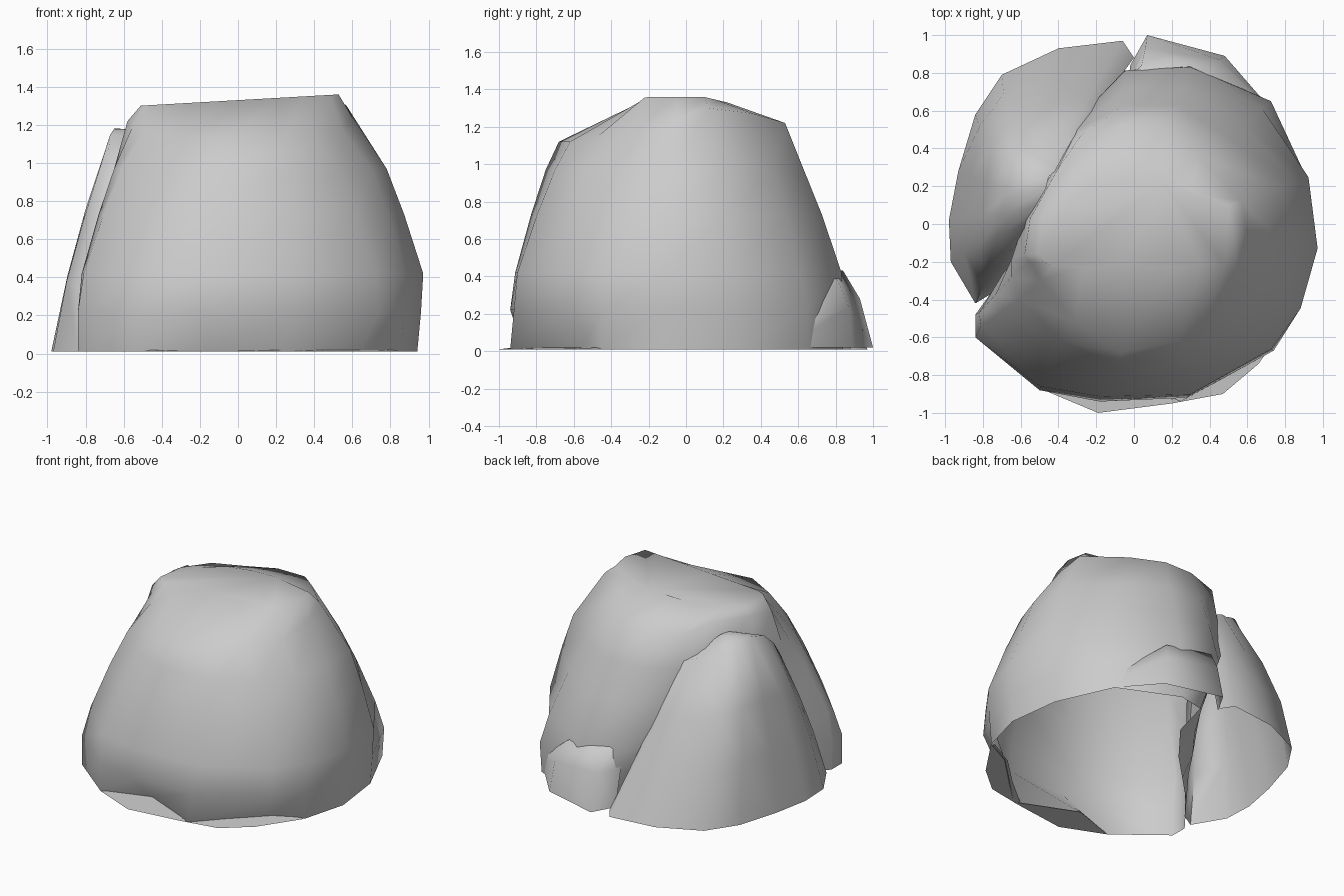
import bpy, bmesh, math

if "Cube" in bpy.data.objects:
    bpy.data.objects.remove(bpy.data.objects["Cube"])


def loft(name, rings, closed=True, cap=False):
    """Skin a stack of equal-length point rings into one smooth, open-bottomed shell."""
    bm = bmesh.new()
    rows = [[bm.verts.new(p) for p in ring] for ring in rings]
    n = len(rows[0])
    for lo, hi in zip(rows, rows[1:]):
        for i in range(n if closed else n - 1):
            j = (i + 1) % n
            bm.faces.new((lo[i], lo[j], hi[j], hi[i]))
    if cap:
        bm.faces.new(rows[-1])
    bmesh.ops.remove_doubles(bm, verts=bm.verts, dist=0.002)
    bmesh.ops.recalc_face_normals(bm, faces=bm.faces)
    mesh = bpy.data.meshes.new(name)
    bm.to_mesh(mesh)
    bm.free()
    for p in mesh.polygons:
        p.use_smooth = True
    obj = bpy.data.objects.new(name, mesh)
    bpy.context.collection.objects.link(obj)
    bpy.context.view_layer.objects.active = obj
    bpy.ops.object.select_all(action='DESELECT')
    obj.select_set(True)
    bpy.ops.object.shade_smooth_by_angle(angle=math.radians(80))
    return obj


def at(z, pts):
    return [(x, y, z) for x, y in pts]


def mix(a, b, t):
    return [((1 - t) * p[0] + t * q[0], (1 - t) * p[1] + t * q[1]) for p, q in zip(a, b)]


# main boulder: 16 columns, counter-clockwise from the right
widest = [(.98, -.13), (.93, .25), (.74, .65), (.3, .84), (-.05, .82), (-.32, .53),
          (-.43, .28), (-.58, .02), (-.65, -.19), (-.84, -.48), (-.84, -.6),
          (-.5, -.87), (-.18, -.92), (.3, -.91), (.73, -.67), (.89, -.45)]
base = [(x * (.96 if x > 0 else 1), y) for x, y in widest]
base[4:9] = [(.1, .8), (.02, .5), (-.2, .22), (-.4, .02), (-.62, -.2)]    # undercut left wall
base[11:15] = [(-.5, -.87), (-.17, -.76), (.25, -.94), (.64, -.56)]       # foot notches
foot = mix(base, widest, .5)
foot[11:15] = [(-.5, -.88), (-.18, -.94), (.28, -.92), (.74, -.67)]
upper = [(.78, -.1), (.77, .2), (.48, .47), (.22, .63), (-.05, .63), (-.3, .5),
         (-.43, .28), (-.58, .02), (-.65, -.19), (-.65, -.28), (-.61, -.4),
         (-.38, -.62), (-.1, -.75), (.3, -.7), (.53, -.54), (.7, -.33)]
shoulder = [(.6, -.05, 1.24), (.57, .12, 1.3), (.34, .36, 1.27), (.17, .53, 1.22),
            (-.05, .53, 1.22), (-.28, .47, 1.2), (-.41, .28, 1.26), (-.55, .03, 1.25),
            (-.58, -.16, 1.22), (-.55, -.2, 1.2), (-.49, -.3, 1.17), (-.31, -.52, 1.14),
            (-.06, -.68, 1.12), (.24, -.62, 1.12), (.4, -.47, 1.15), (.55, -.28, 1.17)]
crown = [(x * .88, max(-.22, min(.1, y)), 1.33 + .05 * x) for x, y, z in shoulder]
crown[2:6] = [(.3, .17, 1.34), (.15, .22, 1.33), (-.05, .22, 1.325), (-.24, .2, 1.31)]
lower = mix(widest, upper, .04)
lower[2] = (.68, .61)
lower[5:8] = mix(widest[5:8], base[5:8], .3)
lower[9:11] = [(-.82, -.47), (-.81, -.54)]
waist = mix(lower, upper, .52)
waist[5:9] = widest[5:9]
loft("main_boulder", [at(.01, base), at(.22, foot), at(.42, lower), at(.73, waist),
                      at(.97, upper), shoulder, crown], cap=True)

# tall slab leaning on the back left
slab_base = [(-.74, -.36), (-.84, -.42), (-.97, -.2), (-.98, .02), (-.93, .28), (-.84, .58),
             (-.7, .79), (-.4, .93), (-.06, .97), (0, .88)]
slab_top = [(-.56, -.12, .9), (-.66, -.14, .94), (-.68, -.04, 1.06), (-.67, .06, 1.15),
            (-.65, .18, 1.18), (-.62, .3, 1.18), (-.54, .37, 1.13), (-.44, .42, 1.08),
            (-.36, .48, 1.04), (-.3, .47, 1.02)]
bulge = [0, .03, .04, .03, .04, .08, .08, .05, 0, 0]


def slab_ring(t, k):
    return [(x * (1 + k * b), y * (1 + k * b), .01 + (p[2] - .01) * t)
            for (x, y), p, b in zip(mix(slab_base, slab_top, t), slab_top, bulge)]


slab_lip = [(x * .6 - .08, y * .6 + .07, z - .01) for x, y, z in slab_top]
loft("leaning_slab", [slab_ring(0, 0), slab_ring(.35, .9), slab_ring(.65, 1),
                      slab_top, slab_lip], closed=False)

# small stone at the back, tapering into the boulder
loft("back_stone", [
    at(.02, [(-.02, .84), (.07, 1), (.48, .89), (.68, .66)]),
    [(-.02, .78, .28), (.06, .93, .28), (.45, .87, .24), (.67, .66, .1)],
    [(-.04, .76, .4), (.04, .84, .43), (.4, .81, .38), (.66, .66, .16)],
    [(-.04, .72, .42), (.05, .77, .44), (.36, .76, .4), (.6, .64, .2)]], closed=False)

# flat stone ledges under the notches at the foot
loft("front_ledge", [at(.01, [(-.5, -.87), (-.19, -1), (.2, -.95)]),
                     at(.02, [(-.45, -.86), (-.17, -.76), (.2, -.92)])], closed=False)
loft("right_ledge", [at(.01, [(.2, -.95), (.47, -.9), (.66, -.74), (.85, -.46)]),
                     at(.02, [(.2, -.93), (.42, -.75), (.62, -.56), (.82, -.45)])], closed=False)
